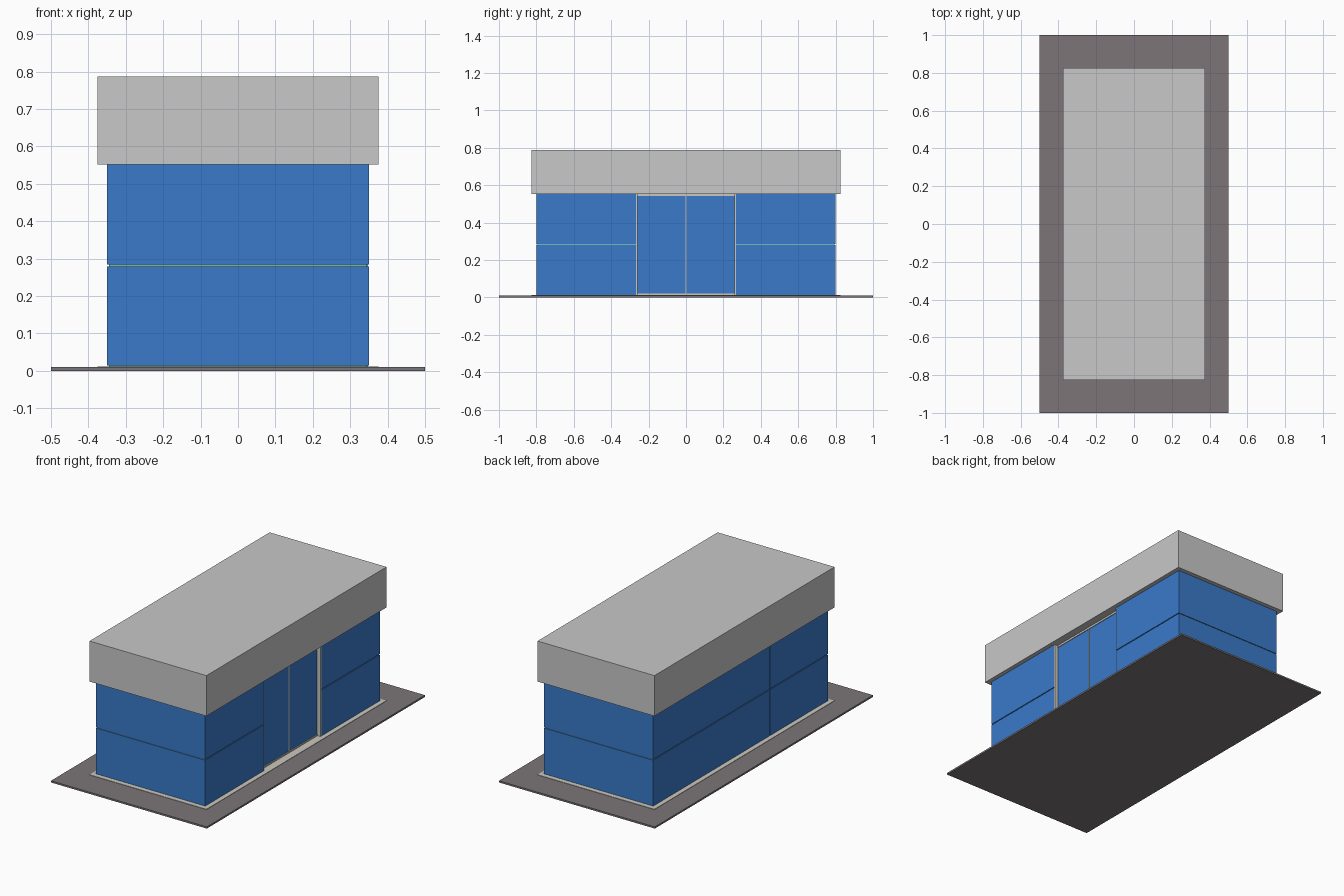
import bpy

cube = bpy.data.objects.get("Cube")
if cube:
    bpy.data.objects.remove(cube, do_unlink=True)


def material(name, rgb):
    m = bpy.data.materials.new(name)
    m.use_nodes = True
    m.diffuse_color = (*rgb, 1)
    m.node_tree.nodes["Principled BSDF"].inputs["Base Color"].default_value = (*rgb, 1)
    return m


paving = material("paving grey", (0.20, 0.178, 0.185))
roof_grey = material("roof light grey", (0.578, 0.578, 0.578))
blue = material("glass blue", (0.042, 0.195, 0.591))
seam = material("seam green", (0.16, 0.50, 0.48))
trim = material("trim off white", (0.60, 0.58, 0.53))


def box(name, low, high, mat):
    """Axis-aligned box between two corners."""
    bpy.ops.mesh.primitive_cube_add(size=1, location=[(a + b) / 2 for a, b in zip(low, high)])
    ob = bpy.context.object
    ob.name = name
    ob.data.name = name
    for v in ob.data.vertices:
        v.co = [c * (b - a) for c, a, b in zip(v.co, low, high)]
    ob.data.materials.append(mat)
    return ob


WX, WY = 0.35, 0.80            # outer wall half sizes
EAVE, TOP = 0.552, 0.787       # roof bottom and top
FLOOR = 0.012
DOOR = 0.267                   # half width of the doorway
BACK = 0.325                   # plane of the recessed doors
SKIN, GAP = 0.005, 0.005       # panel thickness and seam width
MID = 0.282

# Ground slab, floor edging and roof
box("ground_slab", (-0.5, -1, 0), (0.5, 1, 0.01), paving)
box("floor_edging", (-0.375, -0.825, 0.008), (0.375, 0.825, FLOOR), trim)
box("roof", (-0.375, -0.825, EAVE), (0.375, 0.825, TOP), roof_grey)

# Inner core that shows through the seams, leaving the doorway open
cx, cy = WX - SKIN, WY - SKIN
box("core_middle", (-cx, -DOOR, FLOOR), (BACK - SKIN, DOOR, EAVE), seam)
for side, word in ((-1, "front"), (1, "back")):
    ys = sorted((side * DOOR, side * cy))
    box("core_" + word, (-cx, ys[0], FLOOR), (cx, ys[1], EAVE), seam)

# Wall panels in two rows
rows = (("lower", FLOOR + 0.002, MID - GAP / 2), ("upper", MID + GAP / 2, EAVE))
for row, z0, z1 in rows:
    for side, word in ((-1, "front"), (1, "back")):
        ys = sorted((side * cy, side * WY))
        box(f"{word}_panel_{row}", (-WX, ys[0], z0), (WX, ys[1], z1), blue)
        ys = sorted((side * DOOR, side * cy))
        box(f"left_{word}_panel_{row}", (cx, ys[0], z0), (WX, ys[1], z1), blue)
        ys = sorted((side * (DOOR + 0.001), side * cy))
        box(f"right_{word}_panel_{row}", (-WX, ys[0], z0), (-cx, ys[1], z1), blue)
    box(f"right_middle_panel_{row}", (-WX, 0.001 - DOOR, z0), (-cx, DOOR - 0.001, z1), blue)

# Double door with its frame
J = 0.007
for side, word in ((-1, "front"), (1, "back")):
    ys = sorted((side * 0.003, side * (DOOR - J)))
    box(f"door_{word}", (BACK - SKIN, ys[0], 0.02), (BACK, ys[1], 0.541), blue)
    ys = sorted((side * (DOOR - J), side * DOOR))
    box(f"door_jamb_{word}", (BACK - SKIN, ys[0], FLOOR), (WX - 0.002, ys[1], EAVE), trim)
box("door_mullion", (BACK - SKIN, -0.003, FLOOR), (BACK + 0.002, 0.003, 0.545), trim)
box("door_header", (BACK - SKIN, J - DOOR, 0.541), (BACK + 0.004, DOOR - J, EAVE), trim)
box("door_sill", (BACK - SKIN, J - DOOR, FLOOR), (BACK + 0.004, DOOR - J, 0.02), trim)
